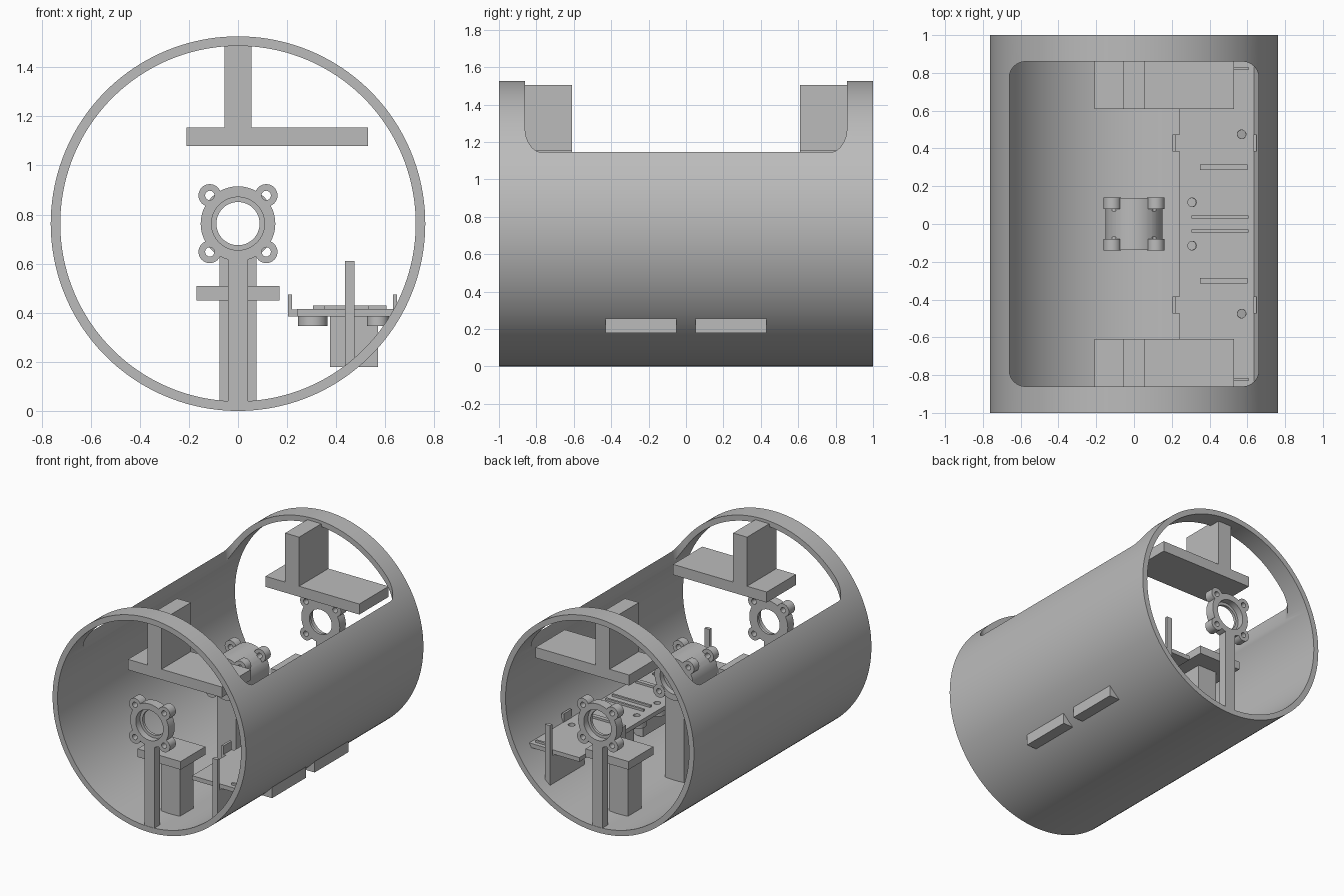
import bpy, bmesh, math
from mathutils import Matrix, Vector

if "Cube" in bpy.data.objects:
    bpy.data.objects.remove(bpy.data.objects["Cube"])

grey = bpy.data.materials.new("plain grey")
grey.use_nodes = True
COLOUR = (0.5, 0.5, 0.5, 1)
grey.diffuse_color = COLOUR
grey.node_tree.nodes["Principled BSDF"].inputs["Base Color"].default_value = COLOUR

AXIS = 0.763  # height of the tube axis


def finish(bm, name):
    mesh = bpy.data.meshes.new(name)
    bmesh.ops.recalc_face_normals(bm, faces=bm.faces)
    bm.to_mesh(mesh)
    bm.free()
    mesh.materials.append(grey)
    obj = bpy.data.objects.new(name, mesh)
    bpy.context.collection.objects.link(obj)
    return obj


def box(name, x0, x1, y0, y1, z0, z1):
    lo, hi = Vector((x0, y0, z0)), Vector((x1, y1, z1))
    bm = bmesh.new()
    bmesh.ops.create_cube(bm, size=1, matrix=Matrix.Translation((lo + hi) / 2)
                          @ Matrix.Diagonal((*(hi - lo), 1)))
    return finish(bm, name)


def rod(name, r, a, b, segments=48):
    """Cylinder of radius r from point a to point b."""
    a, b = Vector(a), Vector(b)
    turn = (b - a).to_track_quat('Z', 'Y').to_matrix().to_4x4()
    bm = bmesh.new()
    bmesh.ops.create_cone(bm, cap_ends=True, segments=segments, radius1=r, radius2=r,
                          depth=(b - a).length, matrix=Matrix.Translation((a + b) / 2) @ turn)
    return finish(bm, name)


def select(obj):
    bpy.ops.object.select_all(action='DESELECT')
    obj.select_set(True)
    bpy.context.view_layer.objects.active = obj


def combine(obj, others, operation):
    select(obj)
    for other in others:
        mod = obj.modifiers.new("combine", 'BOOLEAN')
        mod.operation, mod.solver, mod.object = operation, 'EXACT', other
        bpy.ops.object.modifier_apply(modifier=mod.name)
        bpy.data.objects.remove(other)


def smooth(obj):
    select(obj)
    bpy.ops.object.shade_smooth_by_angle(angle=math.radians(30))


def rounded_cutter(half_x, half_y, r, z0, z1):
    bm = bmesh.new()
    ring = []
    for k, (sx, sy) in enumerate(((1, 1), (-1, 1), (-1, -1), (1, -1))):
        for i in range(9):
            t = math.pi / 2 * (k + i / 8)
            ring.append(bm.verts.new((sx * (half_x - r) + r * math.cos(t),
                                      sy * (half_y - r) + r * math.sin(t), z0)))
    face = bm.faces.new(ring)
    out = bmesh.ops.extrude_face_region(bm, geom=[face])
    top = [v for v in out["geom"] if isinstance(v, bmesh.types.BMVert)]
    bmesh.ops.translate(bm, verts=top, vec=(0, 0, z1 - z0))
    return finish(bm, "opening_cutter")


def bearing(name, y0, y1, lobe_spans, bore_spans):
    """Ring with four screw lobes; the wider bore leaves a lip."""
    ring = rod(name, 0.152, (0, y0, AXIS), (0, y1, AXIS), 64)
    spots = [(sx * 0.115, AXIS + sz * 0.115) for sx in (-1, 1) for sz in (-1, 1)]
    combine(ring, [rod("lobe", 0.046, (x, a, z), (x, b, z), 32)
                   for a, b in lobe_spans for x, z in spots], 'UNION')
    holes = [rod("bore", 0.088, (0, y0 - 0.1, AXIS), (0, y1 + 0.1, AXIS), 64)]
    holes += [rod("bore", 0.108, (0, a, AXIS), (0, b, AXIS), 64) for a, b in bore_spans]
    holes += [rod("screw_hole", 0.019, (x, a - 0.01, z), (x, b + 0.01, z), 20)
              for a, b in lobe_spans for x, z in spots]
    combine(ring, holes, 'DIFFERENCE')
    smooth(ring)


# Tube with a large rounded opening on top
tube = rod("tube_shell", AXIS, (0, -1, AXIS), (0, 1, AXIS), 160)
combine(tube, [rod("inner", 0.724, (0, -1.1, AXIS), (0, 1.1, AXIS), 160),
               rounded_cutter(0.66, 0.86, 0.085, 1.0, 1.8)], 'DIFFERENCE')
smooth(tube)

# Parts repeated at both ends
for s, end in ((-1, "front"), (1, "back")):
    def end_box(name, x0, x1, near, far, z0, z1):
        y0, y1 = sorted((s * near, s * far))
        return box(end + "_" + name, x0, x1, y0, y1, z0, z1)

    # Hanging tee
    end_box("hanger_stem", -0.055, 0.055, 0.61, 0.94, 1.155, 1.505)
    end_box("hanger_plate", -0.21, 0.53, 0.61, 0.94, 1.08, 1.155)
    # End bearing on a thin stand
    end_box("bearing_stand", -0.04, 0.04, 0.935, 0.998, 0.015, 0.625)
    y0, y1 = sorted((s * 0.93, s * 0.998))
    bore = (0.95, 1.1) if s > 0 else (-1.1, -0.95)
    bearing(end + "_bearing", y0, y1, [(y0, y1)], [bore])
    # Low shelf on a post
    end_box("shelf", -0.17, 0.17, 0.61, 0.89, 0.45, 0.508)
    end_box("shelf_post", -0.075, 0.075, 0.61, 0.76, 0.02, 0.45)
    # Board end pole and the fin under the board
    end_box("board_pole", 0.435, 0.475, 0.885, 0.91, 0.18, 0.61)
    end_box("board_fin", 0.435, 0.475, 0.52, 0.89, 0.18, 0.385)
    # Blocks that pass out through the shell
    end_box("outer_block", 0.375, 0.57, 0.05, 0.43, 0.178, 0.386)
    # Clips on the board edges
    end_box("inner_clip", 0.203, 0.22, 0.385, 0.475, 0.385, 0.475)
    end_box("inner_clip_arm", 0.203, 0.25, 0.385, 0.475, 0.385, 0.414)
    end_box("outer_clip", 0.632, 0.648, 0.385, 0.475, 0.385, 0.475)
    # Raised rails on the board
    end_box("long_rail", 0.305, 0.605, 0.03, 0.045, 0.41, 0.43)
    end_box("wide_rail", 0.35, 0.6, 0.285, 0.315, 0.41, 0.43)
    end_box("end_rail", 0.53, 0.605, 0.815, 0.83, 0.41, 0.43)
    # Washers below the board
    for x, y, r in ((0.305, 0.115, 0.06), (0.57, 0.475, 0.045)):
        washer = rod(end + "_washer", r, (x, s * y, 0.345), (x, s * y, 0.386), 32)
        combine(washer, [rod("hole", 0.022, (x, s * y, 0.3), (x, s * y, 0.5), 20)], 'DIFFERENCE')
        smooth(washer)

# Central hub on its wide post
box("hub_post", -0.075, 0.075, -0.13, 0.13, 0.02, 0.635)
bearing("centre_hub", -0.138, 0.138, [(-0.14, -0.08), (0.08, 0.14)],
        [(-0.2, -0.1), (0.1, 0.2)])

# Long board with screw holes
board = box("board", 0.24, 0.635, -0.86, 0.86, 0.385, 0.415)
combine(board, [rod("hole", 0.023, (x, y, 0.3), (x, y, 0.5), 20)
                for x, h in ((0.308, 0.115), (0.57, 0.475)) for y in (-h, h)], 'DIFFERENCE')
smooth(board)
